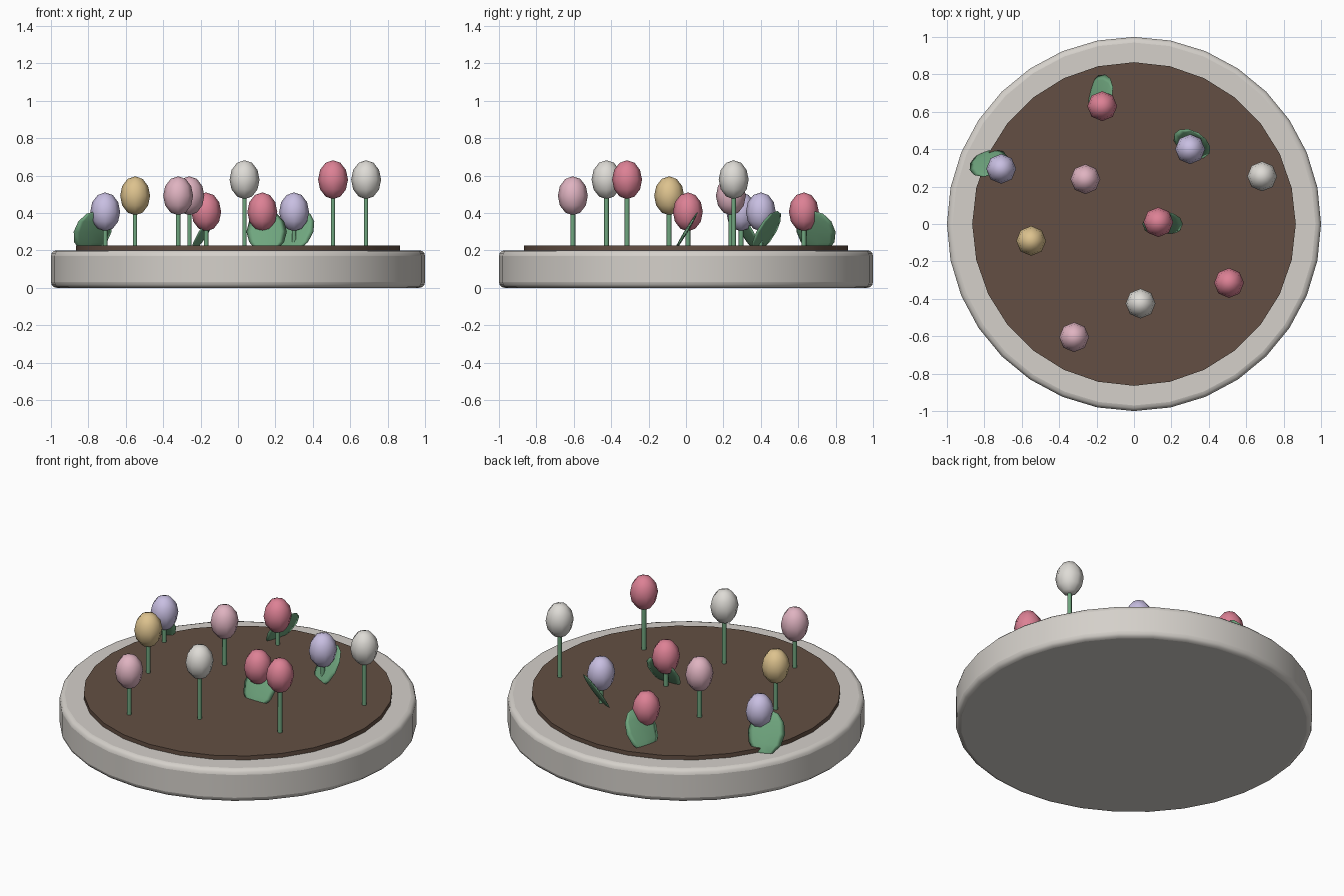
import bpy, math
from mathutils import Matrix, Vector

if "Cube" in bpy.data.objects:
    bpy.data.objects.remove(bpy.data.objects["Cube"])


def mat(name, rgb):
    m = bpy.data.materials.new(name)
    m.diffuse_color = (*rgb, 1)
    m.use_nodes = True
    m.node_tree.nodes["Principled BSDF"].inputs["Base Color"].default_value = m.diffuse_color
    return m


STONE = mat("pale_stone", (0.66, 0.63, 0.59))
SOIL = mat("brown_soil", (0.125, 0.078, 0.056))
GREEN = mat("leaf_green", (0.16, 0.38, 0.21))
RED = mat("rose_red", (0.72, 0.22, 0.30))
PINK = mat("soft_pink", (0.74, 0.45, 0.53))
LILAC = mat("lilac", (0.58, 0.52, 0.76))
YELLOW = mat("warm_yellow", (0.72, 0.54, 0.27))
WHITE = mat("petal_white", (0.73, 0.71, 0.67))


def finish(name, material, angle=60):
    o = bpy.context.object
    o.name = name
    o.data.materials.append(material)
    bpy.ops.object.shade_smooth_by_angle(angle=math.radians(angle))
    return o


def cylinder(name, material, r, z0, z1, sides, x=0, y=0, angle=40):
    bpy.ops.mesh.primitive_cylinder_add(vertices=sides, radius=r, depth=z1 - z0,
                                        location=(x, y, (z0 + z1) / 2))
    return finish(name, material, angle)


# round stone planter with softened edges
planter = cylinder("planter_base", STONE, 1.0, 0.0, 0.2, 32)
bevel = planter.modifiers.new("soft_edge", "BEVEL")
bevel.width = 0.03
bevel.segments = 3
bevel.limit_method = "ANGLE"
bevel.angle_limit = math.radians(40)
bpy.ops.object.shade_smooth()

# soil disc
cylinder("soil", SOIL, 0.865, 0.19, 0.225, 28)

# flowers: x, y, head centre height, colour
LOW, MID, HIGH = 0.406, 0.492, 0.578
flowers = [
    (-0.17, 0.63, LOW, RED), (-0.71, 0.295, LOW, LILAC), (0.30, 0.40, LOW, LILAC),
    (-0.26, 0.24, MID, PINK), (0.685, 0.255, HIGH, WHITE), (0.13, 0.01, LOW, RED),
    (-0.55, -0.09, MID, YELLOW), (0.508, -0.315, HIGH, RED),
    (0.035, -0.425, HIGH, WHITE), (-0.32, -0.605, MID, PINK),
]
for i, (x, y, z, colour) in enumerate(flowers, 1):
    cylinder(f"stem_{i}", GREEN, 0.013, 0.2, z, 6, x, y, 70)
    bpy.ops.mesh.primitive_uv_sphere_add(segments=8, ring_count=6, radius=1,
                                         location=(x, y, z), scale=(0.08, 0.08, 0.104))
    finish(f"flower_head_{i}", colour, 80)

# leaning oval leaves: centre x, y and the compass angle the upper face looks toward
leaves = [(0.153, 0.0, -90), (0.31, 0.43, -120), (-0.182, 0.695, 165), (-0.777, 0.325, 110)]
for i, (x, y, azimuth) in enumerate(leaves, 1):
    a, tilt = math.radians(azimuth), math.radians(31)
    n = Vector((math.cos(a) * math.cos(tilt), math.sin(a) * math.cos(tilt), math.sin(tilt)))
    side = Vector((-math.sin(a), math.cos(a), 0))
    up = n.cross(side)
    bpy.ops.mesh.primitive_uv_sphere_add(segments=8, ring_count=6, radius=1)
    leaf = finish(f"leaf_{i}", GREEN, 80)
    frame = Matrix((n, side, up)).transposed().to_4x4()
    leaf.data.transform(frame @ Matrix.Diagonal((0.009, 0.108, 0.13, 1)))
    leaf.location = (x, y, 0.30)
